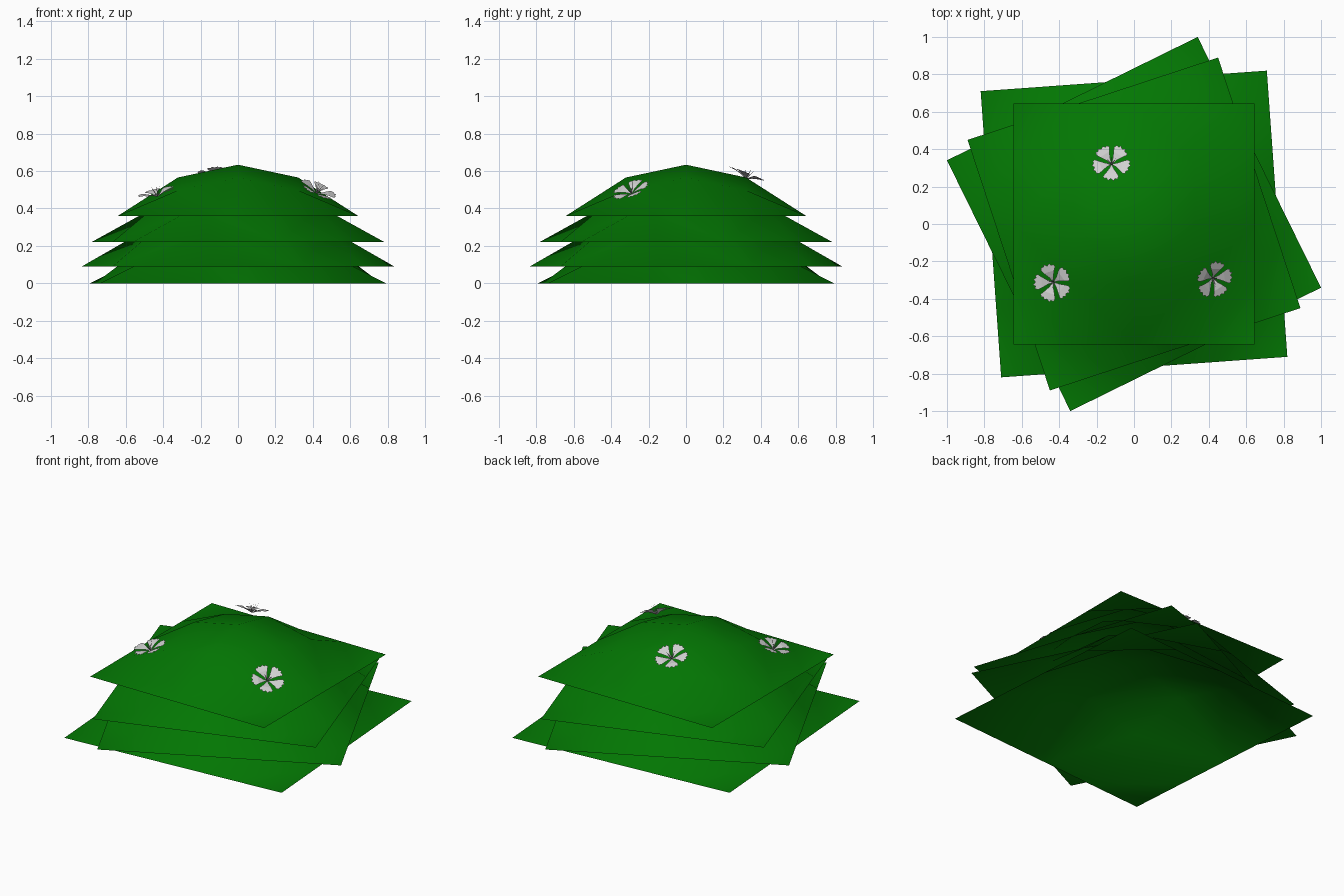
import bpy, bmesh, math
from mathutils import Vector, Matrix

cube = bpy.data.objects.get("Cube")
if cube:
    bpy.data.objects.remove(cube, do_unlink=True)


def material(name, rgb):
    mat = bpy.data.materials.new(name)
    mat.use_nodes = True
    mat.diffuse_color = (*rgb, 1)
    mat.node_tree.nodes["Principled BSDF"].inputs["Base Color"].default_value = (*rgb, 1)
    return mat


leaf_green = material("leaf_green", (0.001, 0.185, 0.001))
petal_white = material("petal_white", (0.64, 0.64, 0.64))
stamen_grey = material("stamen_grey", (0.35, 0.35, 0.35))


def finish(bm, name, mats, smooth):
    mesh = bpy.data.meshes.new(name)
    bm.to_mesh(mesh)
    bm.free()
    for mat in mats:
        mesh.materials.append(mat)
    for poly in mesh.polygons:
        poly.use_smooth = smooth
    obj = bpy.data.objects.new(name, mesh)
    bpy.context.collection.objects.link(obj)
    return obj


# Square sheet bulged into a dome, its rim kept flat
def leaf_sheet(name, half, base, turn, height):
    bm = bmesh.new()
    bmesh.ops.create_grid(bm, x_segments=4, y_segments=4, size=half)
    for v in bm.verts:
        t = max(0, 1 - v.co.xy.length / half)
        v.co.z = height * t * (2 - t)
        if max(abs(v.co.x), abs(v.co.y)) > 0.99 * half:
            v.co.z = 0
    bmesh.ops.triangulate(bm, faces=bm.faces[:], quad_method='SHORT_EDGE')
    obj = finish(bm, name, [leaf_green], True)
    obj.location.z = base
    obj.rotation_euler.z = math.radians(turn)


leaf_sheet("leaf_layer_bottom", 0.767, 0.0, 4.1, 0.385)
leaf_sheet("leaf_layer_lower", 0.747, 0.09, 26.2, 0.385)
leaf_sheet("leaf_layer_upper", 0.705, 0.222, 18.2, 0.37)
leaf_sheet("leaf_layer_top", 0.643, 0.36, 0, 0.274)


# Petal half outline: distance from centre, half width, rise
PETAL = [(0.004, 0.003, 0.0), (0.03, 0.012, 0.012), (0.06, 0.03, 0.022)]
# Ragged petal tip: distance, side offset
TIP = [(0.08, -0.044), (0.094, -0.036), (0.09, -0.026), (0.104, -0.016),
       (0.094, -0.002), (0.107, 0.014), (0.094, 0.02), (0.097, 0.034), (0.08, 0.04)]


def flower(name, spot, normal, first_angle):
    bm = bmesh.new()
    for i in range(5):
        turn = Matrix.Rotation(math.radians(first_angle + 72 * i), 3, 'Z')

        def add(r, w, z):
            return bm.verts.new(turn @ Vector((r, w, z)))

        rows = [(add(r, -w, z), add(r, w, z)) for r, w, z in PETAL]
        for a, b in zip(rows, rows[1:]):
            bm.faces.new((a[0], b[0], b[1], a[1]))
        tip = [add(r, w, 0.026) for r, w in TIP]
        bm.faces.new([rows[-1][0], *tip, rows[-1][1]])
        # Stamens leaning outward between the petals
        lean = turn @ Matrix.Rotation(math.radians(36), 3, 'Z')
        base = [bm.verts.new(lean @ Vector((0.003 * math.cos(k * 2.094),
                                            0.003 * math.sin(k * 2.094), 0)))
                for k in range(3)]
        top = bm.verts.new(lean @ Vector((0.03, 0, 0.062)))
        for k in range(3):
            bm.faces.new((base[k], base[(k + 1) % 3], top)).material_index = 1
    obj = finish(bm, name, [petal_white, stamen_grey], False)
    obj.location = spot
    obj.rotation_mode = 'QUATERNION'
    obj.rotation_quaternion = Vector((0, 0, 1)).rotation_difference(Vector(normal))


flower("flower_front_right", (-0.43, -0.31, 0.465), (-0.25, -0.16, 1), 36)
flower("flower_front_left", (0.42, -0.29, 0.48), (0.46, -0.38, 1), 12)
flower("flower_back", (-0.12, 0.32, 0.56), (-0.06, 0.4, 1), 54)
